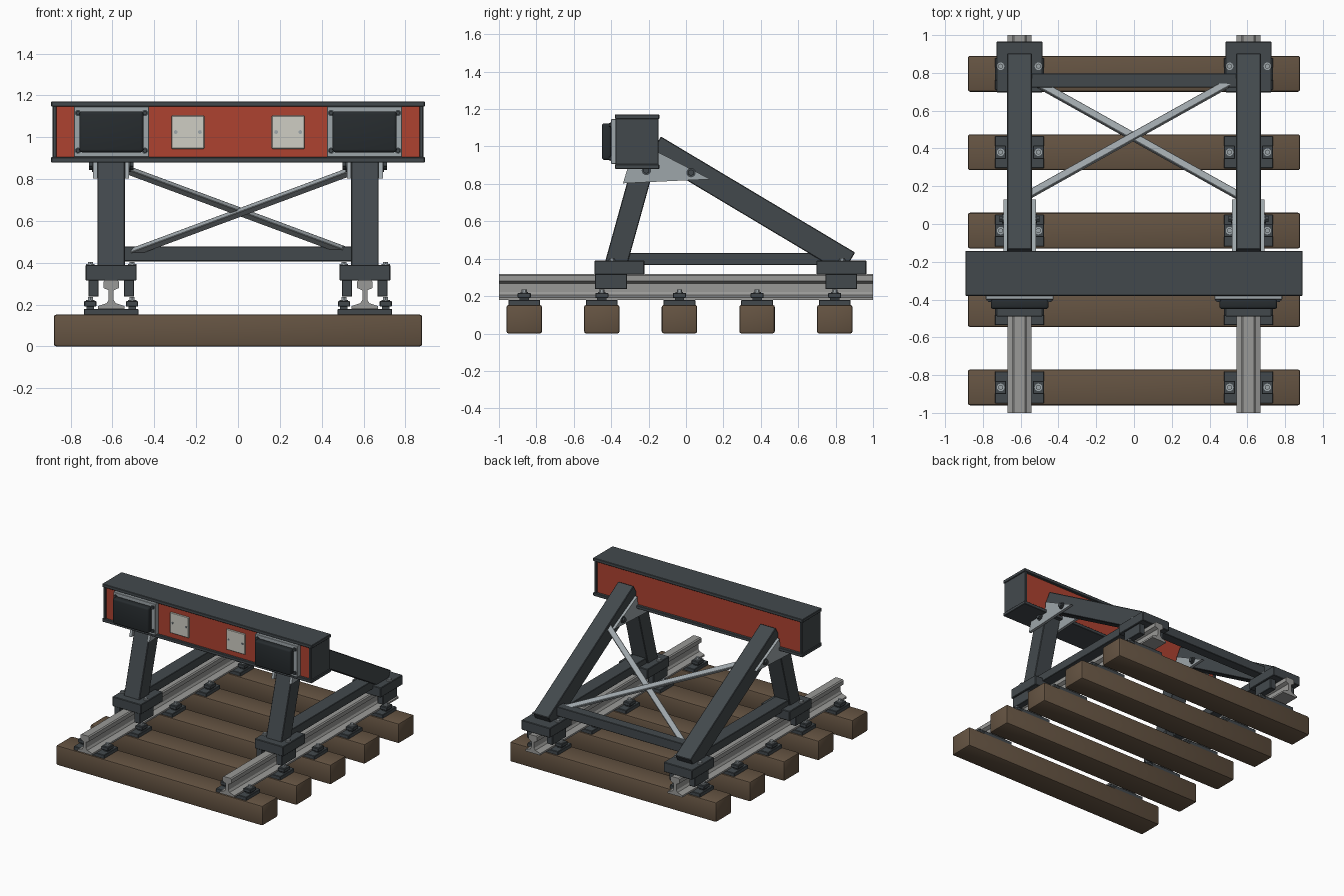
import bpy, bmesh, math
from mathutils import Vector, Matrix

if "Cube" in bpy.data.objects:
    bpy.data.objects.remove(bpy.data.objects["Cube"])


def material(name, rgb):
    m = bpy.data.materials.new(name)
    m.diffuse_color = (*rgb, 1)
    m.use_nodes = True
    m.node_tree.nodes["Principled BSDF"].inputs["Base Color"].default_value = m.diffuse_color
    return m


STEEL = material("dark_steel", (0.055, 0.066, 0.073))
LIGHT = material("galvanised_steel", (0.34, 0.38, 0.40))
RAIL = material("rail_steel", (0.32, 0.32, 0.31))
WOOD = material("timber", (0.13, 0.088, 0.055))
RED = material("red_paint", (0.42, 0.055, 0.03))
RUBBER = material("rubber", (0.02, 0.025, 0.028))
WHITE = material("white_plate", (0.62, 0.61, 0.55))
RX = 0.606  # rail centre line


def finish(name, bm, mat, smooth=False):
    bmesh.ops.recalc_face_normals(bm, faces=bm.faces[:])
    me = bpy.data.meshes.new(name)
    bm.to_mesh(me)
    bm.free()
    me.materials.append(mat)
    ob = bpy.data.objects.new(name, me)
    bpy.context.collection.objects.link(ob)
    if smooth:
        bpy.ops.object.select_all(action='DESELECT')
        ob.select_set(True)
        bpy.context.view_layer.objects.active = ob
        bpy.ops.object.shade_smooth_by_angle(angle=math.radians(40))
    return ob


def cuboid(name, size, matrix, mat, bevel=0.003, seg=1):
    bm = bmesh.new()
    bmesh.ops.create_cube(bm, size=1, matrix=Matrix.Diagonal((*size, 1)))
    if bevel:
        bmesh.ops.bevel(bm, geom=bm.edges[:], offset=bevel, segments=seg,
                        affect='EDGES', profile=0.5)
    bm.transform(matrix)
    return finish(name, bm, mat, seg > 1)


def box(name, x, y, z, mat, bevel=0.003, seg=1):
    """Box from (min, max) ranges."""
    lo, hi = Vector((x[0], y[0], z[0])), Vector((x[1], y[1], z[1]))
    return cuboid(name, hi - lo, Matrix.Translation((lo + hi) / 2), mat, bevel, seg)


def bar(name, p, q, width_axis, w, t, mat, bevel=0.003):
    """Rectangular bar from p to q."""
    p, q = Vector(p), Vector(q)
    az = (q - p).normalized()
    ax = Vector(width_axis)
    ax = (ax - az * ax.dot(az)).normalized()
    m = Matrix((ax, az.cross(ax), az)).transposed().to_4x4()
    m.translation = (p + q) / 2
    return cuboid(name, (w, t, (q - p).length), m, mat, bevel)


def extrude(name, pts, axis, start, end, mat):
    """Profile in XZ extruded along y, or in YZ extruded along x."""
    bm = bmesh.new()
    place = (lambda a, b, s: (a, s, b)) if axis == 'Y' else (lambda a, b, s: (s, a, b))
    f = bm.faces.new([bm.verts.new(place(a, b, start)) for a, b in pts])
    r = bmesh.ops.extrude_face_region(bm, geom=[f])
    vec = Vector(place(0, 0, end - start))
    bmesh.ops.translate(bm, vec=vec,
                        verts=[v for v in r['geom'] if isinstance(v, bmesh.types.BMVert)])
    return finish(name, bm, mat)


def bolt(name, base, direction, r, h, mat=LIGHT):
    """Round washer with a hexagon head, standing on base."""
    bm = bmesh.new()
    for sides, rad, z0, z1 in ((16, r, 0, h * 0.35), (6, r * 0.7, h * 0.35, h)):
        bmesh.ops.create_cone(bm, cap_ends=True, segments=sides, radius1=rad, radius2=rad,
                              depth=z1 - z0, matrix=Matrix.Translation((0, 0, (z0 + z1) / 2)))
    m = Vector(direction).to_track_quat('Z', 'Y').to_matrix().to_4x4()
    m.translation = base
    bm.transform(m)
    return finish(name, bm, mat, True)


# Sleepers with rail base plates, clips and bolts
for i in range(5):
    y = -0.865 + 0.415 * i
    box("sleeper", (-0.88, 0.88), (y - 0.095, y + 0.095), (0, 0.153), WOOD, 0.012, 2)
    for s in (-1, 1):
        c = s * RX
        box("base_plate", (c - 0.13, c + 0.13), (y - 0.085, y + 0.085), (0.15, 0.18), STEEL)
        for k in (-1, 1):
            b = c + k * 0.1
            box("rail_clip", (b - 0.029, b + 0.029), (y - 0.035, y + 0.035), (0.19, 0.217), STEEL)
            box("clip_foot", (b - 0.018, b + 0.018), (y - 0.025, y + 0.025), (0.175, 0.195), STEEL, 0)
            bolt("clip_bolt", (b, y, 0.216), (0, 0, 1), 0.02, 0.02)

# Rails
half = [(0.063, 0.18), (0.063, 0.193), (0.022, 0.207), (0.012, 0.222),
        (0.012, 0.268), (0.037, 0.28), (0.037, 0.31), (0.029, 0.318)]
for s in (-1, 1):
    prof = [(s * RX + a, b) for a, b in half] + [(s * RX - a, b) for a, b in reversed(half)]
    extrude("rail", prof, 'Y', -1, 1, RAIL)

# Side frames
gusset = [(-0.337, 0.803), (-0.312, 0.885), (-0.16, 0.885), (-0.15, 0.97), (0.13, 0.825)]
d = Vector((0, 1.038, -0.62)).normalized()       # strut direction
n = Vector((0, -d.z, d.y))                       # strut upward normal
strut_a = Vector((0, -0.134, 1.053)) - n * 0.065
strut_b = Vector((0, 0.904, 0.433)) - n * 0.065
for s in (-1, 1):
    c = s * RX
    cx = Vector((c, 0, 0))
    # Shoes clamped over the rail
    for nm, y0, y1, k0, k1 in (("front", -0.49, -0.222, -0.487, -0.315),
                               ("rear", 0.697, 0.965, 0.745, 0.915)):
        box(nm + "_shoe", (c - 0.122, c + 0.122), (y0, y1), (0.315, 0.39), STEEL, 0.004)
        for k in (-1, 1):
            e = c + k * 0.085
            box(nm + "_shoe_cheek", (e - 0.024, e + 0.024), (k0, k1), (0.238, 0.32), STEEL)
            bolt(nm + "_shoe_bolt", (c + k * 0.1, (k0 + k1) / 2 + 0.005, 0.389), (0, 0, 1), 0.02, 0.016)
    # Post, strut and sill
    bar("front_post", (c, -0.378, 0.36), (c, -0.228, 0.9), (1, 0, 0), 0.132, 0.118, STEEL, 0.004)
    bar("raking_strut", strut_a + cx, strut_b + cx, (1, 0, 0), 0.132, 0.13, STEEL, 0.004)
    box("side_sill", (c - 0.055, c + 0.055), (-0.35, 0.75), (0.365, 0.43), STEEL)
    # Gusset plates on both faces
    for k in (-1, 1):
        extrude("gusset_plate", gusset, 'X', c + k * 0.065, c + k * 0.086, LIGHT)
        for by, bz in ((-0.212, 0.872), (0.027, 0.86)):
            bolt("gusset_bolt", (c + k * 0.085, by, bz), (k, 0, 0), 0.025, 0.022, STEEL)

# Cross beam and diagonal braces between the struts
box("rear_cross_beam", (-0.56, 0.56), (0.722, 0.798), (0.407, 0.478), STEEL)
for s in (-1, 1):
    lift = n * 0.006 * s
    bar("diagonal_brace", Vector((-s * 0.56, 0.15, 0.85)) + lift,
        Vector((s * 0.505, 0.745, 0.455)) + lift, n, 0.024, 0.042, LIGHT)

# Buffer beam: red web, flanges, end plates
box("beam_web", (-0.87, 0.87), (-0.362, -0.163), (0.9, 1.15), RED, 0)
for nm, z0, z1 in (("top", 1.147, 1.172), ("bottom", 0.88, 0.905)):
    box("beam_" + nm + "_flange", (-0.893, 0.893), (-0.38, -0.143), (z0, z1), STEEL)
for s in (-1, 1):
    e = sorted((s * 0.867, s * 0.886))
    box("beam_end_plate", e, (-0.376, -0.147), (0.9, 1.15), STEEL)

    # Buffer pad on its mounting plate
    c = s * 0.605
    box("buffer_mount", (c - 0.18, c + 0.18), (-0.4, -0.36), (0.905, 1.147), LIGHT)
    box("buffer_pad", (c - 0.153, c + 0.153), (-0.45, -0.398), (0.928, 1.124), RUBBER, 0.014, 3)
    for i in (-1, 1):
        for k in (-1, 1):
            bolt("buffer_bolt", (c + i * 0.16, -0.399, 1.026 + k * 0.09), (0, -1, 0), 0.015, 0.014, STEEL)

    # Blank white plates
    c = s * 0.24
    box("marker_plate", (c - 0.079, c + 0.079), (-0.373, -0.36), (0.945, 1.103), WHITE)
    for i in (-1, 1):
        bolt("marker_bolt", (c + i * 0.058, -0.372, 1.025), (0, -1, 0), 0.009, 0.007)
